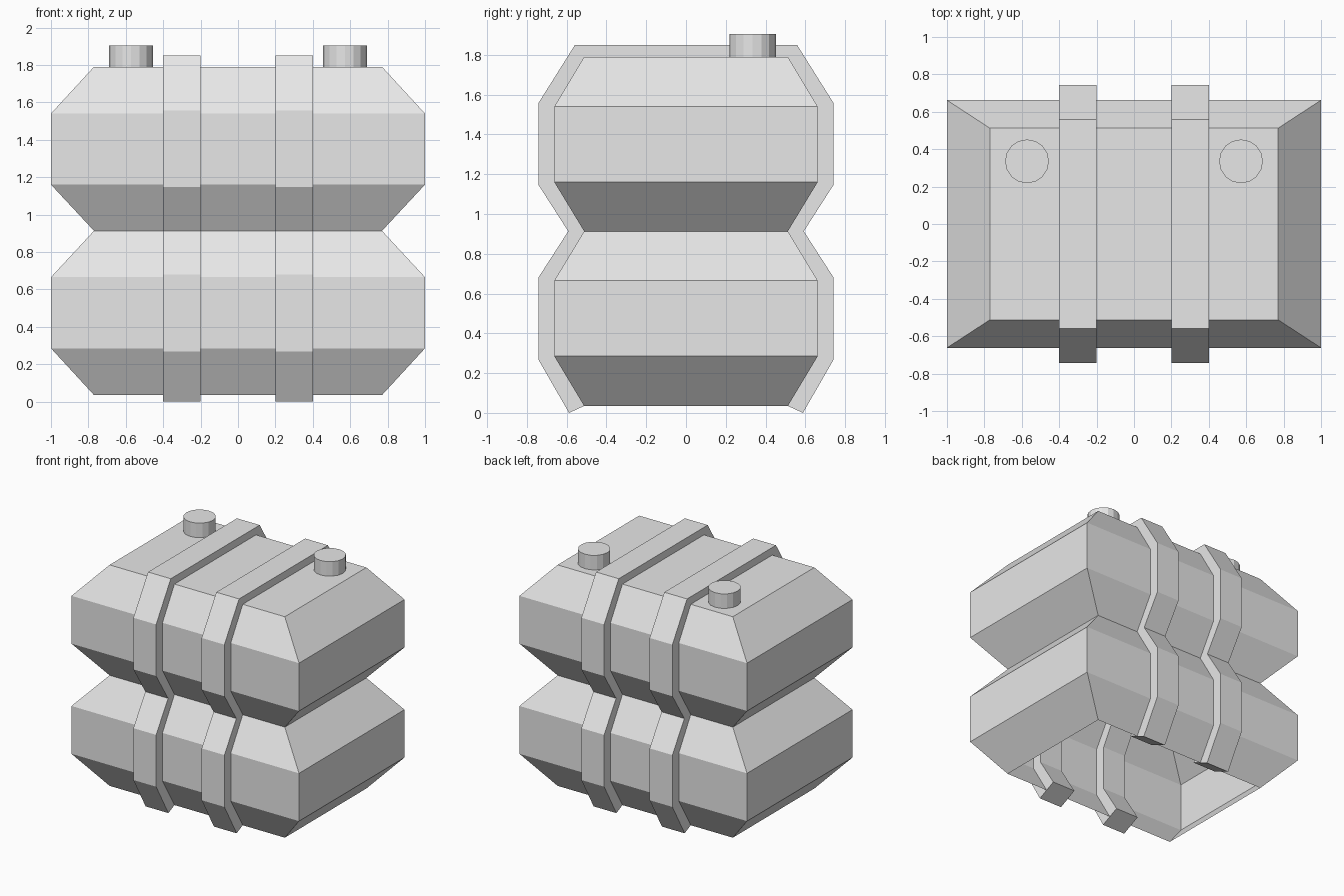
import bpy, bmesh

if "Cube" in bpy.data.objects:
    bpy.data.objects.remove(bpy.data.objects["Cube"])

grey = bpy.data.materials.new("plain grey")
grey.diffuse_color = (0.8, 0.8, 0.8, 1)
grey.use_nodes = True
grey.node_tree.nodes["Principled BSDF"].inputs["Base Color"].default_value = grey.diffuse_color


def make_object(name, bm):
    bmesh.ops.recalc_face_normals(bm, faces=bm.faces)
    mesh = bpy.data.meshes.new(name)
    bm.to_mesh(mesh)
    bm.free()
    mesh.materials.append(grey)
    obj = bpy.data.objects.new(name, mesh)
    bpy.context.collection.objects.link(obj)
    return obj


# Stacked tank shell: rectangular rings (half x, half y, z), open underneath
rings = [(0.77, 0.512, 0.035), (1.0, 0.662, 0.285), (1.0, 0.662, 0.665),
         (0.77, 0.512, 0.913), (1.0, 0.662, 1.16), (1.0, 0.662, 1.54),
         (0.77, 0.512, 1.79)]
bm = bmesh.new()
loops = [[bm.verts.new((sx * x, sy * y, z))
          for sx, sy in ((-1, -1), (1, -1), (1, 1), (-1, 1))]
         for x, y, z in rings]
for low, high in zip(loops, loops[1:]):
    for i in range(4):
        j = (i + 1) % 4
        bm.faces.new((low[i], low[j], high[j], high[i]))
bm.faces.new(loops[-1])
make_object("tank_shell", bm)

# Straps: band wrapped over the shell, half its thickness outside, half inside
outer_half = [(0.588, 0.0), (0.742, 0.268), (0.742, 0.68), (0.592, 0.913),
              (0.742, 1.147), (0.742, 1.557), (0.558, 1.85)]
inner_half = [(2 * r[1] - o[0], 2 * r[2] - o[1]) for r, o in zip(rings, outer_half)]


def both_sides(half):
    return [(-y, z) for y, z in half] + list(reversed(half))


def strap(name, x0, x1):
    bm = bmesh.new()
    sections = []
    for o, i in zip(both_sides(outer_half), both_sides(inner_half)):
        sections.append([bm.verts.new((x, p[0], p[1]))
                         for x, p in ((x0, o), (x1, o), (x1, i), (x0, i))])
    for a, b in zip(sections, sections[1:]):
        for k in range(4):
            n = (k + 1) % 4
            bm.faces.new((a[k], a[n], b[n], b[k]))
    bm.faces.new(sections[0])
    bm.faces.new(sections[-1])
    make_object(name, bm)


# Filler caps
def cap(name, x):
    bm = bmesh.new()
    bmesh.ops.create_cone(bm, cap_ends=True, segments=16, radius1=0.117,
                          radius2=0.117, depth=0.12)
    bmesh.ops.translate(bm, verts=bm.verts, vec=(x, 0.335, 1.845))
    make_object(name, bm)


for side, s in (("left", -1), ("right", 1)):
    strap(side + "_strap", min(s * 0.2, s * 0.4), max(s * 0.2, s * 0.4))
    cap(side + "_filler_cap", s * 0.572)
